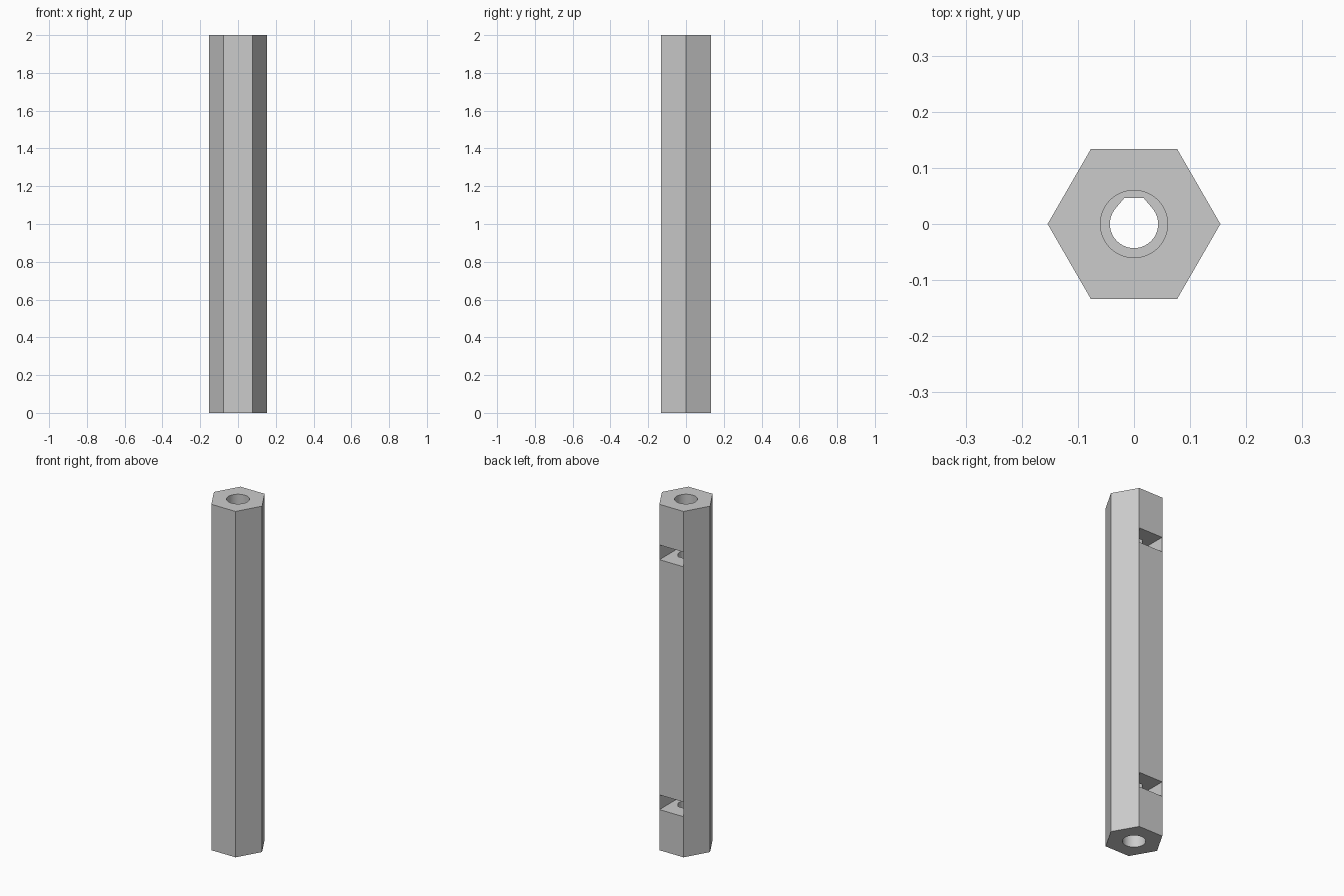
import bpy, bmesh
from math import radians, cos, sin, tan

old = bpy.data.objects.get("Cube")
if old:
    bpy.data.objects.remove(old, do_unlink=True)

HEIGHT = 2.0
RADIUS = 0.154        # hexagon corner radius
BORE = 0.043          # through bore radius
BORE_ROOF = 0.046     # flat roof of the teardrop bore
END_HOLE = 0.06       # wider hole at each end
END_DEPTH = 0.13
SLOT_HALF = 0.076
SLOT_LOW, SLOT_HIGH = 0.235, 0.32

grey = bpy.data.materials.new("light_grey")
grey.use_nodes = True
colour = (0.6, 0.6, 0.6, 1)
grey.diffuse_color = colour
grey.node_tree.nodes["Principled BSDF"].inputs["Base Color"].default_value = colour


def prism(name, outline, low, high):
    """Extrude an anticlockwise outline from low to high."""
    bm = bmesh.new()
    face = bm.faces.new([bm.verts.new((x, y, low)) for x, y in outline])
    top = bmesh.ops.extrude_face_region(bm, geom=[face])["geom"]
    verts = [v for v in top if isinstance(v, bmesh.types.BMVert)]
    bmesh.ops.translate(bm, verts=verts, vec=(0, 0, high - low))
    bmesh.ops.recalc_face_normals(bm, faces=bm.faces)
    mesh = bpy.data.meshes.new(name)
    bm.to_mesh(mesh)
    bm.free()
    mesh.materials.append(grey)
    obj = bpy.data.objects.new(name, mesh)
    bpy.context.collection.objects.link(obj)
    return obj


def arc(radius, start, end, steps):
    angles = [radians(start + (end - start) * i / steps) for i in range(steps + 1)]
    return [(radius * cos(a), radius * sin(a)) for a in angles]


def cut(target, cutter):
    """Subtract the cutter, apply the result and remove the cutter."""
    cutter.hide_render = True
    mod = target.modifiers.new("cut", "BOOLEAN")
    mod.operation = "DIFFERENCE"
    mod.solver = "EXACT"
    mod.object = cutter
    bpy.context.view_layer.objects.active = target
    bpy.ops.object.modifier_apply(modifier=mod.name)
    bpy.data.objects.remove(cutter, do_unlink=True)


# Hexagonal post
post = prism("hexagonal_post", arc(RADIUS, 0, 300, 5), 0, HEIGHT)

# Teardrop through bore: round below, tangent slopes up to a flat roof
tangent = radians(40)
roof_half = (BORE - BORE_ROOF * sin(tangent)) / cos(tangent)
teardrop = arc(BORE, 140, 400, 40) + [(roof_half, BORE_ROOF), (-roof_half, BORE_ROOF)]
cut(post, prism("bore_cutter", teardrop, -0.1, HEIGHT + 0.1))

# Wider round hole at each end
circle = arc(END_HOLE, 0, 360, 64)[:-1]
for low, high in ((-0.1, END_DEPTH), (HEIGHT - END_DEPTH, HEIGHT + 0.1)):
    cut(post, prism("end_hole_cutter", circle, low, high))

# Nut slots open to the back, with a pointed inner end
shoulder = SLOT_HALF * tan(radians(30))
slot = [(-SLOT_HALF, 0.2), (-SLOT_HALF, -shoulder), (0, -2 * shoulder),
        (SLOT_HALF, -shoulder), (SLOT_HALF, 0.2)]
for low, high in ((SLOT_LOW, SLOT_HIGH), (HEIGHT - SLOT_HIGH, HEIGHT - SLOT_LOW)):
    cut(post, prism("slot_cutter", slot, low, high))

# Smooth bore walls, crisp edges elsewhere
bpy.ops.object.select_all(action="DESELECT")
post.select_set(True)
bpy.context.view_layer.objects.active = post
bpy.ops.object.shade_smooth_by_angle(angle=radians(25))
